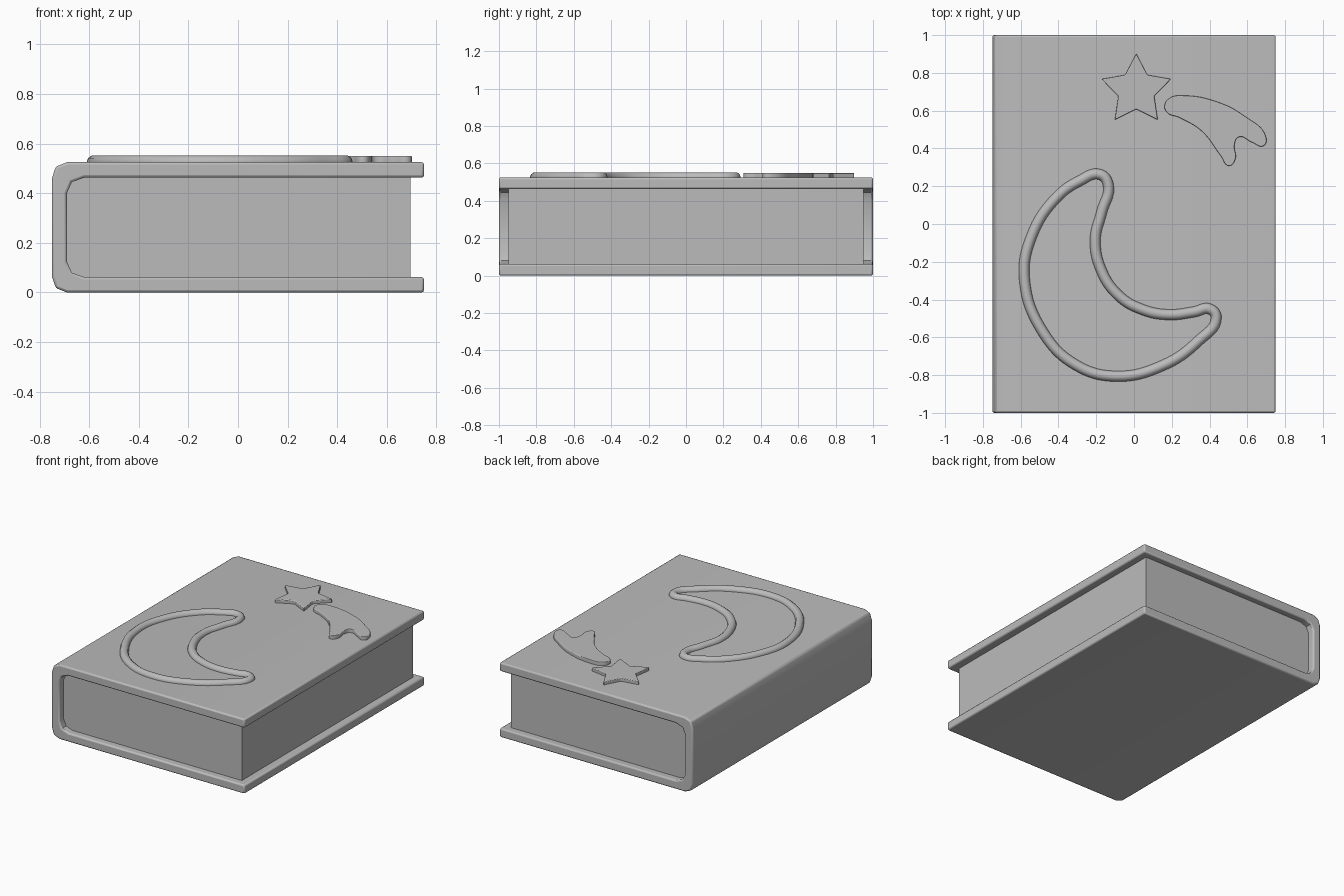
import bpy, bmesh, math

cube = bpy.data.objects.get("Cube")
if cube:
    bpy.data.objects.remove(cube, do_unlink=True)

GREY = (0.5, 0.5, 0.5, 1.0)
grey = bpy.data.materials.new("plain grey")
grey.use_nodes = True
grey.diffuse_color = GREY
grey.node_tree.nodes["Principled BSDF"].inputs["Base Color"].default_value = GREY

HEIGHT = 0.525      # closed book
MID = HEIGHT / 2


def link(name, data):
    ob = bpy.data.objects.new(name, data)
    bpy.context.collection.objects.link(ob)
    data.materials.append(grey)
    return ob


def select(ob):
    bpy.ops.object.select_all(action='DESELECT')
    ob.select_set(True)
    bpy.context.view_layer.objects.active = ob


def smooth(ob, angle):
    select(ob)
    bpy.ops.object.shade_smooth_by_angle(angle=math.radians(angle))


def prism(name, points, direction, bevel=0.0):
    """Extrude a closed 3D outline along a direction, with softened edges."""
    bm = bmesh.new()
    face = bm.faces.new([bm.verts.new(p) for p in points])
    ext = bmesh.ops.extrude_face_region(bm, geom=[face])
    verts = [g for g in ext["geom"] if isinstance(g, bmesh.types.BMVert)]
    bmesh.ops.translate(bm, verts=verts, vec=direction)
    bmesh.ops.recalc_face_normals(bm, faces=bm.faces)
    me = bpy.data.meshes.new(name)
    bm.to_mesh(me)
    bm.free()
    ob = link(name, me)
    if bevel:
        mod = ob.modifiers.new("soft edges", 'BEVEL')
        mod.width = bevel
        mod.segments = 2
        mod.limit_method = 'ANGLE'
        mod.angle_limit = math.radians(50)
    smooth(ob, 35)
    return ob


def mirrored(upper):
    """Complete an upper half profile with its lower half."""
    return upper + [(x, 2 * MID - z) for x, z in reversed(upper)]


def loop_curve(name, points, z):
    """Smooth closed curve through the points."""
    cu = bpy.data.curves.new(name, 'CURVE')
    sp = cu.splines.new('BEZIER')
    sp.bezier_points.add(len(points) - 1)
    for bp, (x, y) in zip(sp.bezier_points, points):
        bp.co = (x, y, 0)
        bp.handle_left_type = bp.handle_right_type = 'AUTO'
    sp.use_cyclic_u = True
    sp.resolution_u = 8
    ob = link(name, cu)
    ob.location.z = z
    return ob


def to_mesh(ob, angle):
    select(ob)
    bpy.ops.object.convert(target='MESH')
    smooth(bpy.context.object, angle)


# Cover: one wrapped C-shaped profile
outer = [(0.75, HEIGHT), (-0.69, HEIGHT), (-0.735, 0.507), (-0.75, 0.46)]
inner = [(0.75, 0.463), (-0.62, 0.463), (-0.67, 0.445), (-0.69, 0.40)]
profile = mirrored(outer) + mirrored(inner)[::-1]
prism("cover", [(x, -1, z) for x, z in profile], (0, 2, 0), 0.01)

# Page block, fitted into the cover
pages = mirrored([(0.695, 0.463)] + inner[1:])
prism("pages", [(x, -0.95, z) for x, z in pages], (0, 1.9, 0))

# Raised crescent outline
moon = [(-0.18, 0.262), (-0.137, 0.21), (-0.172, 0.06), (-0.205, -0.08),
        (-0.175, -0.24), (-0.08, -0.38), (0.05, -0.455), (0.185, -0.48),
        (0.32, -0.465), (0.4, -0.45), (0.435, -0.495), (0.34, -0.62),
        (0.15, -0.75), (-0.1, -0.806), (-0.31, -0.745), (-0.48, -0.575),
        (-0.58, -0.29), (-0.54, -0.06), (-0.41, 0.14), (-0.29, 0.227)]
crescent = loop_curve("crescent_outline", moon, HEIGHT)
crescent.data.dimensions = '3D'
crescent.data.bevel_depth = 0.028
crescent.data.bevel_resolution = 3
to_mesh(crescent, 60)

# Raised star
star = []
for i in range(10):
    a = math.pi / 2 + i * math.pi / 5
    r = 0.1 if i % 2 else 0.193
    star.append((0.012 + r * math.cos(a), 0.708 + r * math.sin(a), 0.515))
prism("star", star, (0, 0, 0.035), 0.005)

# Raised comet tail beside the star
tail = [(0.162, 0.63), (0.195, 0.67), (0.265, 0.68), (0.425, 0.652),
        (0.58, 0.575), (0.7, 0.455), (0.685, 0.413), (0.625, 0.432),
        (0.555, 0.46), (0.532, 0.42), (0.537, 0.345), (0.503, 0.308),
        (0.46, 0.36), (0.36, 0.49), (0.24, 0.563), (0.175, 0.59)]
comet = loop_curve("comet_tail", tail, 0.53)
comet.data.dimensions = '2D'
comet.data.fill_mode = 'BOTH'
comet.data.extrude = 0.015
comet.data.bevel_depth = 0.005
comet.data.offset = -0.005
to_mesh(comet, 40)
